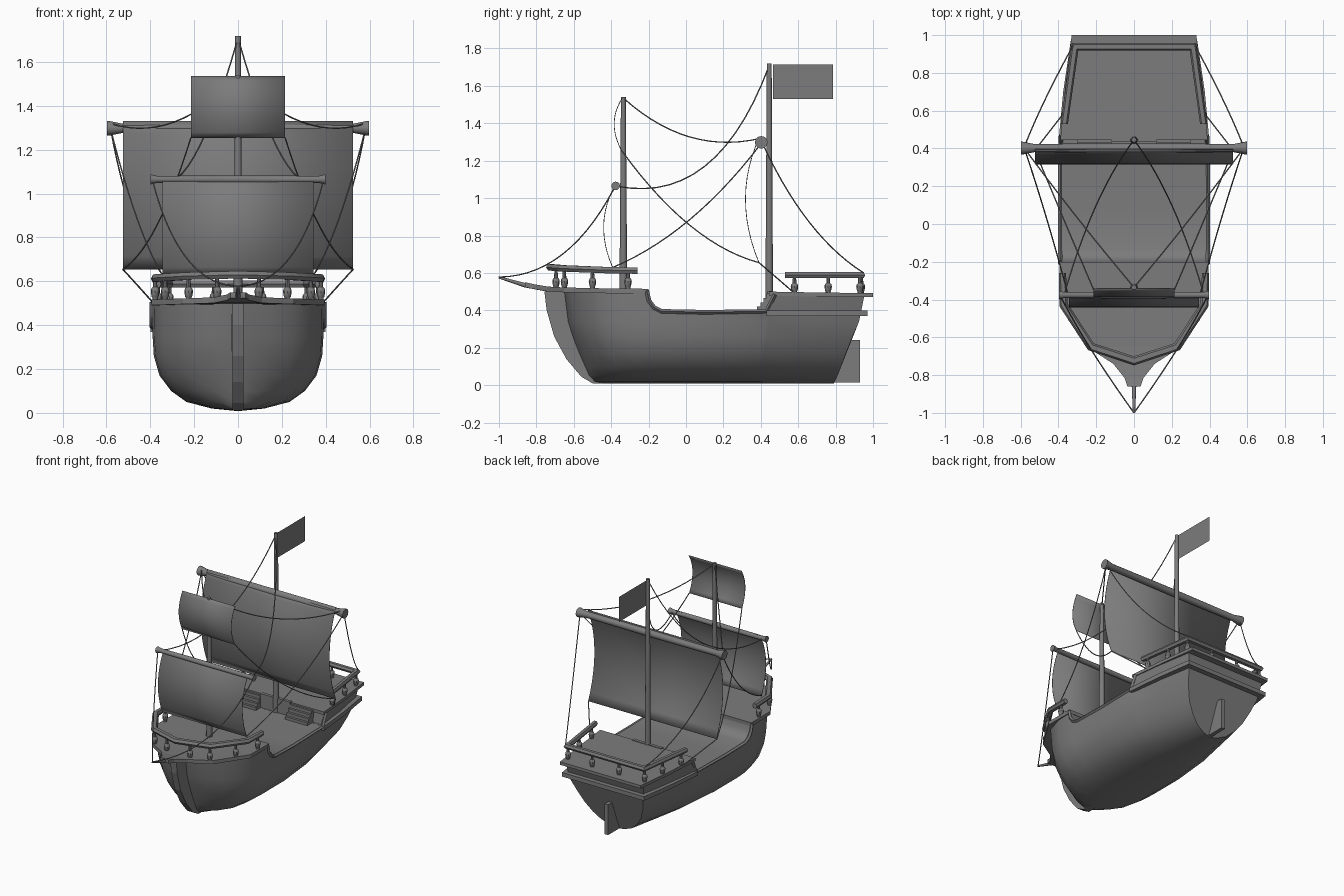
import bpy, bmesh
from mathutils import Vector

if "Cube" in bpy.data.objects:
    bpy.data.objects.remove(bpy.data.objects["Cube"])


def mesh_obj(name, verts, faces, smooth=False):
    me = bpy.data.meshes.new(name)
    me.from_pydata(verts, [], faces)
    bm = bmesh.new()
    bm.from_mesh(me)
    bmesh.ops.recalc_face_normals(bm, faces=bm.faces)
    bm.to_mesh(me)
    bm.free()
    ob = bpy.data.objects.new(name, me)
    bpy.context.collection.objects.link(ob)
    if smooth:
        smooth_obj(ob)
    return ob


def smooth_obj(ob):
    bpy.ops.object.select_all(action='DESELECT')
    ob.select_set(True)
    bpy.context.view_layer.objects.active = ob
    bpy.ops.object.shade_smooth_by_angle(angle=0.7)


def tube(name, pts, radii, res=4):
    """Round bar through points, one radius or one per point."""
    if not isinstance(radii, (list, tuple)):
        radii = [radii] * len(pts)
    cu = bpy.data.curves.new(name, 'CURVE')
    cu.dimensions = '3D'
    cu.bevel_depth = 1.0
    cu.bevel_resolution = res
    cu.use_fill_caps = True
    sp = cu.splines.new('POLY')
    sp.points.add(len(pts) - 1)
    for p, co, r in zip(sp.points, pts, radii):
        p.co = (*co, 1)
        p.radius = r
    ob = bpy.data.objects.new(name, cu)
    bpy.context.collection.objects.link(ob)
    bpy.ops.object.select_all(action='DESELECT')
    ob.select_set(True)
    bpy.context.view_layer.objects.active = ob
    bpy.ops.object.convert(target='MESH')
    smooth_obj(bpy.context.view_layer.objects.active)


def slab(name, half, thick):
    """Horizontal plate from a half outline (x, y, top z), mirrored in x."""
    pts = half + [(-x, y, z) for x, y, z in reversed(half)]
    n, m = len(pts), len(half)
    verts = pts + [(x, y, z - thick) for x, y, z in pts]
    faces = [(i, (i + 1) % n, (i + 1) % n + n, i + n) for i in range(n)]
    for i in range(m - 1):
        q = (i, i + 1, n - 2 - i, n - 1 - i)
        faces += [q, tuple(k + n for k in q)]
    return mesh_obj(name, verts, faces)


def side_plate(name, prof, hw):
    """Upright plate from a (y, z) outline, centred on x = 0."""
    n = len(prof)
    verts = [(s * hw, y, z) for s in (1, -1) for y, z in prof]
    faces = [(i, (i + 1) % n, (i + 1) % n + n, i + n) for i in range(n)]
    return mesh_obj(name, verts, faces + [tuple(range(n)), tuple(range(n, 2 * n))])


def box(name, x0, x1, y0, y1, z0, z1):
    v = [(x, y, z) for x in (x0, x1) for y in (y0, y1) for z in (z0, z1)]
    return mesh_obj(name, v, [(0, 1, 3, 2), (4, 5, 7, 6), (0, 1, 5, 4),
                              (2, 3, 7, 6), (0, 2, 6, 4), (1, 3, 7, 5)])


def arc(a, b, c, n=14):
    """Smooth arc that passes through b half way."""
    a, b, c = map(Vector, (a, b, c))
    k = 2 * b - (a + c) / 2
    return [(1 - t) ** 2 * a + 2 * t * (1 - t) * k + t * t * c
            for t in (i / n for i in range(n + 1))]


def mir(pts, s):
    return [(s * p[0], p[1], p[2]) for p in pts]


# Hull: levels (z, half width, bow y, stern y) and stations (top y, fullness, sheer z)
levels = [(.39, .392, -.65, .955), (.34, .389, -.63, .925), (.26, .384, -.605, .89),
          (.17, .358, -.57, .855), (.1, .305, -.54, .83), (.05, .235, -.52, .81),
          (.02, .12, -.5, .795), (.008, 0, -.48, .79)]
stations = [(-.65, .07, .5), (-.62, .35, .5), (-.56, .64, .5), (-.46, .88, .5),
            (-.33, .98, .5), (-.205, 1, .5), (-.195, 1, .45), (-.17, 1, .415),
            (-.13, 1, .4), (.1, 1, .395), (.445, .985, .4), (.46, .98, .485),
            (.7, .92, .485), (.955, .82, .485)]
verts, faces = [], []
for y, full, sheer in stations:
    s = (y + .65) / 1.605
    half = []
    for j, (z, w, yb, ys) in enumerate(levels):
        f = full * (1 - .07 * j * max(0, s - .55) / .45)
        half.append((w * f, yb + (ys - yb) * s, sheer if j == 0 else z))
    verts += half + mir(half[-2::-1], -1)
n = 2 * len(levels) - 1
for i in range(len(stations) - 1):
    for j in range(n):
        k = (j + 1) % n
        faces.append((i * n + j, i * n + k, (i + 1) * n + k, (i + 1) * n + j))
faces += [tuple(range(n)), tuple(range(len(verts) - n, len(verts)))]
mesh_obj("hull", verts, faces, True)

# Stem blade and rudder
side_plate("stem", [(-.757, .5), (-.745, .4), (-.705, .26), (-.64, .14), (-.56, .045),
                    (-.5, .01), (-.44, .01), (-.5, .1), (-.56, .3), (-.6, .5)], .025)
side_plate("rudder", [(.79, .015), (.93, .015), (.93, .24), (.875, .24)], .014)

# Decks and mouldings
slab("forecastle_deck", [(.395, -.2, .515), (.395, -.42, .517), (.25, -.65, .522),
                         (.11, -.74, .527), (.05, -.815, .54), (.035, -.86, .55)], .026)
slab("quarter_deck", [(.39, .445, .5), (.365, .72, .495), (.33, 1, .492)], .022)
slab("stern_moulding", [(.4, .43, .4), (.375, .7, .4), (.335, .97, .4)], .03)
tube("bowsprit", [(0, -.74, .512), (0, -.86, .534), (0, -1, .576)], [.012, .012, .006])

# Waist trim and stairs on both sides, doorway panel between the stairs
for s in (1, -1):
    tube("waist_trim", mir([(.391, -.21, .505), (.391, -.197, .45), (.391, -.17, .415),
                            (.391, -.13, .395), (.391, .1, .39), (.388, .43, .395),
                            (.386, .475, .485)], s), .012, 0)
    for k in range(4):
        x0, x1 = sorted((s * .12, s * .3))
        box("stair_step", x0, x1, .38 + .017 * k, .46, .39, .42 + .023 * k)
box("doorway_panel", -.12, .12, .436, .46, .39, .504)


# Railings with turned balusters
def baluster(x, y, z0, z1):
    prof = [(0, .013), (.12, .013), (.16, .016), (.4, .02), (.55, .017), (.62, .01), (1, .009)]
    tube("baluster", [(x, y, z0 + t * (z1 - z0)) for t, r in prof], [r for t, r in prof], 2)


def rail(name, outer, inner, h):
    """Rounded flat handrail between an outer and inner half outline."""
    outer = outer + mir(outer[::-1], -1)
    inner = inner + mir(inner[::-1], -1)
    section = [(0, 0), (.22, 1), (.78, 1), (1, 0), (.78, -1), (.22, -1)]
    v = [Vector(o).lerp(Vector(i), t) + Vector((0, 0, dz * h))
         for o, i in zip(outer, inner) for t, dz in section]
    f = [(6 * a + b, 6 * a + (b + 1) % 6, 6 * a + 6 + (b + 1) % 6, 6 * a + 6 + b)
         for a in range(len(outer) - 1) for b in range(6)]
    mesh_obj(name, v, f + [tuple(range(6)), tuple(range(len(v) - 6, len(v)))], True)


rail("fore_rail", [(.397, -.26, .612), (.395, -.435, .615), (.243, -.668, .624), (.001, -.748, .63)],
     [(.36, -.26, .612), (.352, -.42, .615), (.213, -.632, .624), (.001, -.7, .63)], .017)
rail("stern_rail", [(.388, .53, .588), (.33, .958, .588)],
     [(.35, .53, .588), (.295, .918, .588)], .016)
for s in (1, -1):
    for x, y in ((.378, -.31), (.332, -.5), (.225, -.65), (.095, -.695)):
        baluster(s * x, y, .515, .61)
    for x, y in ((.366, .58), (.34, .76), (.313, .93), (.11, .938)):
        baluster(s * x, y, .49, .58)

# Masts and yards
tube("main_mast", [(0, .445, .39), (0, .445, 1.72)], [.021, .013])
tube("fore_mast", [(0, -.335, .5), (0, -.335, 1.54)], [.021, .013])
tube("main_yard", [(x, .402, 1.298) for x in (-.597, -.59, -.53, 0, .53, .59, .597)],
     [.034, .034, .022, .025, .022, .034, .034])
tube("fore_yard", [(x, -.376, 1.065) for x in (-.398, -.37, 0, .37, .398)],
     [.023, .016, .018, .016, .023])


# Sails bulging forward, and flag
def sail(name, hw, top, mid, low):
    pts = arc((0, *top), (0, *mid), (0, *low), 12)
    v = [(s * hw, p.y, p.z) for p in pts for s in (-1, 1)]
    ob = mesh_obj(name, v, [(2 * i, 2 * i + 1, 2 * i + 3, 2 * i + 2) for i in range(12)], True)
    mod = ob.modifiers.new("cloth", 'SOLIDIFY')
    mod.thickness, mod.offset = .004, 0


sail("main_sail", .525, (.395, 1.33), (.318, 1.0), (.39, .655))
sail("fore_sail", .345, (-.372, 1.08), (-.44, .86), (-.39, .625))
sail("top_sail", .215, (-.34, 1.535), (-.384, 1.4), (-.345, 1.255))
mesh_obj("flag", [(0, .465, 1.53), (0, .785, 1.53), (0, .785, 1.715), (0, .465, 1.715)],
         [(0, 1, 2, 3)])

# Rigging: start, middle, end of each sagging rope
ropes = [((0, .445, 1.71), (.2, .1, 1.17), (.37, -.375, 1.065)),
         ((0, -.335, 1.535), (.29, .02, 1.327), (.58, .4, 1.32)),
         ((.215, -.345, 1.255), (.37, .02, .855), (.525, .39, .655)),
         ((.525, .39, .655), (.455, .48, .578), (.385, .57, .5)),
         ((.58, .4, 1.29), (.46, .02, .885), (.345, -.39, .63)),
         ((.58, .41, 1.29), (.47, .66, .87), (.32, .95, .6)),
         ((.39, -.38, 1.06), (.23, -.66, .7), (0, -1, .578))]
for r in ropes:
    for s in (1, -1):
        tube("rope", mir(arc(*r), s), .0035, 1)

# Dark grey finish
grey = bpy.data.materials.new("dark_grey")
grey.diffuse_color = (.2, .2, .2, 1)
grey.use_nodes = True
grey.node_tree.nodes["Principled BSDF"].inputs["Base Color"].default_value = grey.diffuse_color
for ob in bpy.data.objects:
    ob.data.materials.append(grey)
